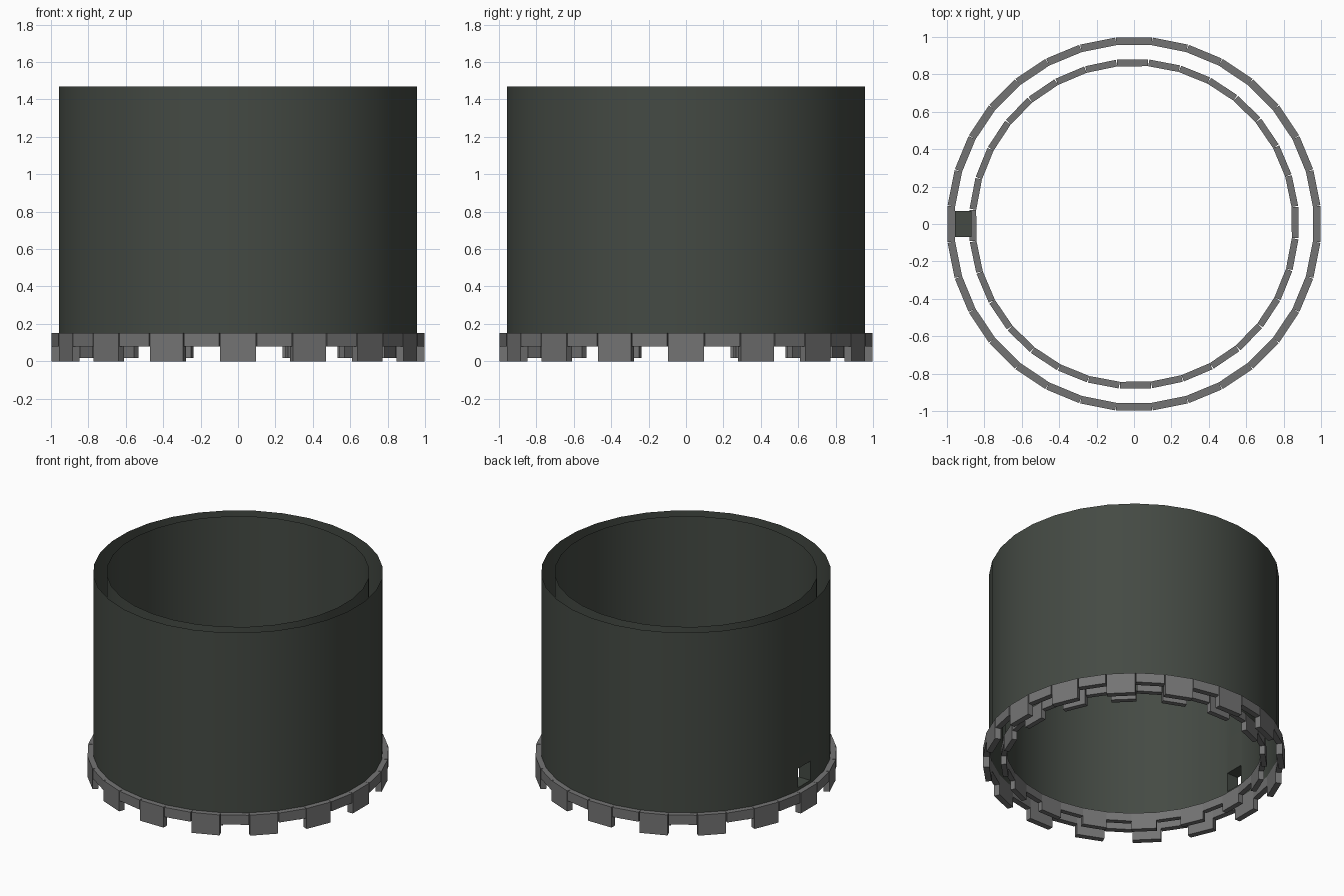
import bpy, bmesh, math
from mathutils import Matrix

if "Cube" in bpy.data.objects:
    bpy.data.objects.remove(bpy.data.objects["Cube"])

N = 32                       # sides of the walls and blocks per ring
STEP = 2 * math.pi / N


def material(name, rgb):
    m = bpy.data.materials.new(name)
    m.diffuse_color = (*rgb, 1)
    m.use_nodes = True
    m.node_tree.nodes["Principled BSDF"].inputs["Base Color"].default_value = m.diffuse_color
    return m


dark = material("dark green grey", (0.058, 0.068, 0.057))
grey = material("mid grey", (0.175, 0.175, 0.175))


def finish(bm, name, mat, smooth=False):
    me = bpy.data.meshes.new(name)
    bm.to_mesh(me)
    bm.free()
    ob = bpy.data.objects.new(name, me)
    bpy.context.collection.objects.link(ob)
    me.materials.append(mat)
    if smooth:
        bpy.ops.object.select_all(action='DESELECT')
        ob.select_set(True)
        bpy.context.view_layer.objects.active = ob
        bpy.ops.object.shade_smooth_by_angle(angle=math.radians(30))
    return ob


# Double wall: two open concentric shells, joined only by a square tunnel at -x
Z0, Z1 = 0.085, 1.47
HOLE_Y, HOLE_Z0, HOLE_Z1 = 0.07, 0.17, 0.31
bm = bmesh.new()


def shell(radius, inward):
    ring = [[bm.verts.new((radius * math.cos((i - 0.5) * STEP),
                           radius * math.sin((i - 0.5) * STEP), z))
             for i in range(N)] for z in (Z0, Z1)]
    opening = None

    def face(vs):
        bm.faces.new(vs[::-1] if inward else vs)

    for i in range(N):
        j = (i + 1) % N
        quad = [ring[0][i], ring[0][j], ring[1][j], ring[1][i]]
        if i == N // 2:      # panel facing -x gets the opening
            x = -radius * math.cos(STEP / 2)
            opening = [bm.verts.new((x, y, z)) for y, z in
                       ((HOLE_Y, HOLE_Z0), (-HOLE_Y, HOLE_Z0),
                        (-HOLE_Y, HOLE_Z1), (HOLE_Y, HOLE_Z1))]
            for k in range(4):
                n = (k + 1) % 4
                face([quad[k], quad[n], opening[n], opening[k]])
        else:
            face(quad)
    return opening


outer = shell(0.963, False)
inner = shell(0.872, True)
for k in range(4):           # tunnel sides
    n = (k + 1) % 4
    bm.faces.new([outer[k], outer[n], inner[n], inner[k]])
finish(bm, "double_wall", dark, smooth=True)


# Rings of alternating tall and short blocks
def block_ring(name, r0, r1, width, z_tall, z_short, z_top, turn=0):
    bm = bmesh.new()
    for i in range(N):
        z0 = z_short if i % 2 else z_tall
        m = (Matrix.Rotation(i * STEP + turn, 4, 'Z')
             @ Matrix.Translation(((r0 + r1) / 2, 0, (z0 + z_top) / 2))
             @ Matrix.Diagonal((r1 - r0, width, z_top - z0, 1)))
        bmesh.ops.create_cube(bm, size=1, matrix=m)
    finish(bm, name, grey)


block_ring("outer_block_ring", 0.956, 0.997, 0.19, 0, 0.08, 0.15)
block_ring("inner_block_ring", 0.843, 0.879, 0.166, 0.018, 0.08, 0.14,
           math.radians(0.5))
